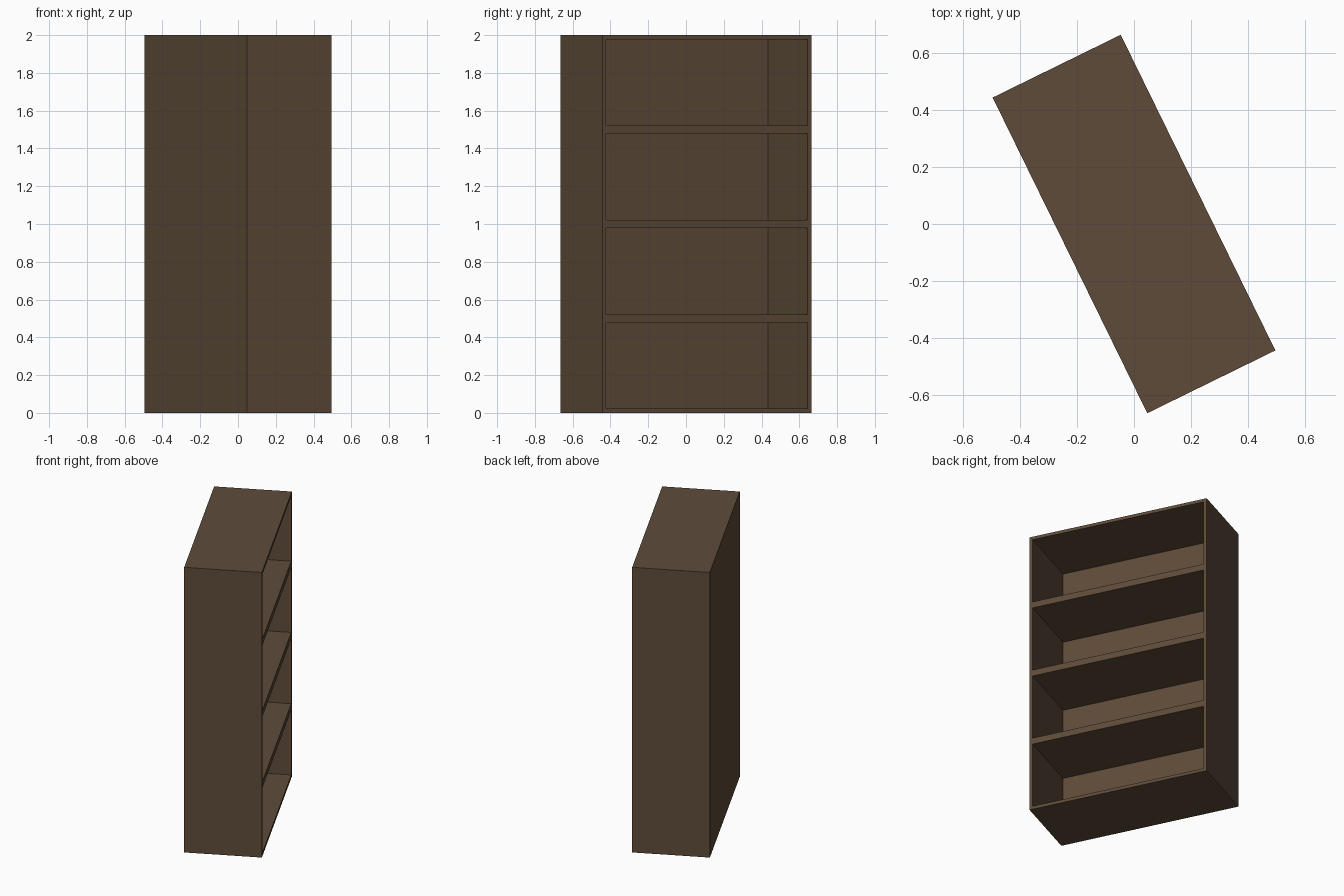
import bpy, bmesh, math
from mathutils import Vector

if "Cube" in bpy.data.objects:
    bpy.data.objects.remove(bpy.data.objects["Cube"])

DEPTH, WIDTH, HEIGHT = 0.50, 1.232, 2.0
BOARD = 0.022
BAYS = 4

wood = bpy.data.materials.new("dark brown wood")
wood.diffuse_color = (0.112, 0.071, 0.041, 1)
wood.use_nodes = True
wood.node_tree.nodes["Principled BSDF"].inputs["Base Color"].default_value = wood.diffuse_color

# solid cabinet block, opening side on local +x
bm = bmesh.new()
bmesh.ops.create_cube(bm, size=1)
bmesh.ops.scale(bm, vec=(DEPTH, WIDTH, HEIGHT), verts=bm.verts)
bmesh.ops.translate(bm, vec=(0, 0, HEIGHT / 2), verts=bm.verts)

# split the block into equal bays
for i in range(1, BAYS):
    geom = bm.verts[:] + bm.edges[:] + bm.faces[:]
    bmesh.ops.bisect_plane(bm, geom=geom, plane_co=(0, 0, HEIGHT * i / BAYS), plane_no=(0, 0, 1))

# inset each bay and push it back, leaving the frame, shelves and back board
bm.normal_update()
bays = [f for f in bm.faces if f.normal.x > 0.9]
bmesh.ops.inset_individual(bm, faces=bays, thickness=BOARD, use_even_offset=True)
for f in bays:
    new = bmesh.ops.extrude_discrete_faces(bm, faces=[f])["faces"][0]
    bmesh.ops.translate(bm, vec=Vector((-(DEPTH - BOARD), 0, 0)), verts=new.verts)
bmesh.ops.recalc_face_normals(bm, faces=bm.faces)

mesh = bpy.data.meshes.new("bookcase")
bm.to_mesh(mesh)
bm.free()
mesh.materials.append(wood)
bookcase = bpy.data.objects.new("bookcase", mesh)
bookcase.rotation_euler.z = math.radians(26.1)
bpy.context.collection.objects.link(bookcase)
